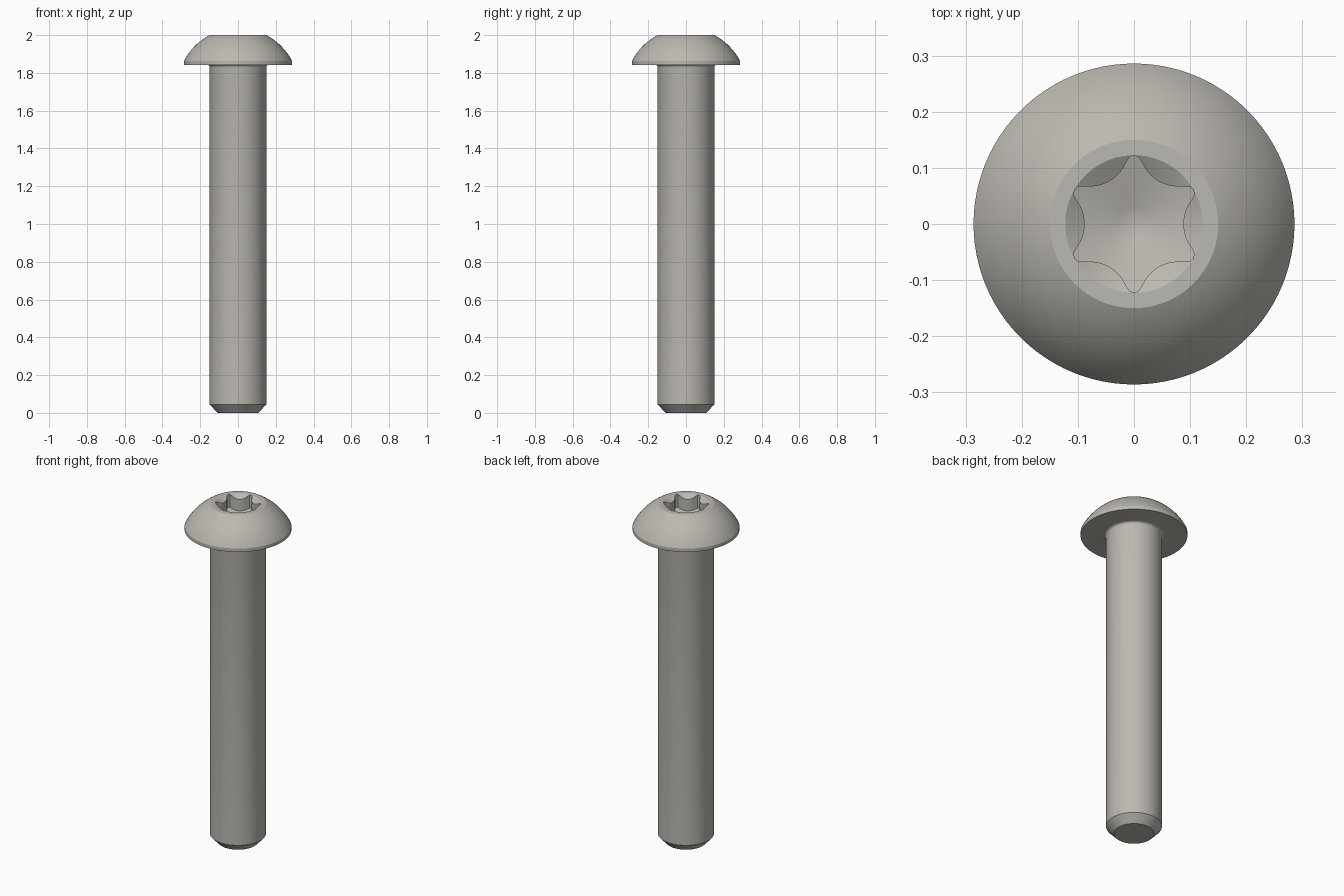
import bpy, bmesh, math

if "Cube" in bpy.data.objects:
    bpy.data.objects.remove(bpy.data.objects["Cube"])

N = 96                                   # points around every ring
ANG = [2 * math.pi * i / N for i in range(N)]

# six-lobe socket outline: wide concave arcs joined by small tip arcs
VALLEY, TIP, TIP_R = 0.088, 0.122, 0.014
t = TIP - TIP_R
k = VALLEY - TIP_R
d = (t * t - k * k) / (2 * t * math.cos(math.pi / 6) - 2 * k)
R = d - VALLEY
tx, ty = t * math.cos(math.pi / 6), t * math.sin(math.pi / 6)
f = R / (R + TIP_R)
JOIN = math.atan2(ty * f, d + (tx - d) * f)


def lobe(a):
    a = a % (math.pi / 3)
    a = min(a, math.pi / 3 - a)
    if a < JOIN:
        return d * math.cos(a) - math.sqrt(max(0, R * R - (d * math.sin(a)) ** 2))
    p = math.pi / 6 - a
    return t * math.cos(p) + math.sqrt(max(0, TIP_R ** 2 - (t * math.sin(p)) ** 2))


bm = bmesh.new()


def ring(radius, height):
    """radius(angle) and height(radius) give one closed ring of vertices."""
    return [bm.verts.new((radius(a) * math.cos(a), radius(a) * math.sin(a), height(radius(a))))
            for a in ANG]


# outer profile: tip chamfer, shank, under-head fillet, rim, domed head
profile = [(0.108, 0), (0.15, 0.045), (0.15, 1.828)]
profile += [(0.165 - 0.015 * math.cos(a), 1.828 + 0.015 * math.sin(a))
            for a in (math.pi / 8 * i for i in range(1, 5))]
profile += [(0.286, 1.843), (0.286, 1.863)]
cz = 1.715
a0, a1 = math.atan2(1.863 - cz, 0.286), math.atan2(2 - cz, 0.15)
for i in range(1, 13):
    s = i / 12
    a = a0 + (a1 - a0) * s
    rad = math.hypot(0.286, 1.863 - cz) * (1 - s) + math.hypot(0.15, 2 - cz) * s
    profile.append((rad * math.cos(a), cz + rad * math.sin(a)))
rings = [ring(lambda a, r=r: r, lambda _, z=z: z) for r, z in profile]

# socket: countersink, lobed walls, shallow conical floor
rings.append(ring(lambda a: 0.1225, lambda r: 2.0))
rings.append(ring(lobe, lambda r: 2.0 - (0.1225 - r) * 0.6))
rings.append(ring(lobe, lambda r: 1.885 + 0.3 * r))
rings.append(ring(lambda a: 0.03, lambda r: 1.885 + 0.3 * r))

for lo, hi in zip(rings, rings[1:]):
    for i in range(N):
        j = (i + 1) % N
        bm.faces.new((lo[i], lo[j], hi[j], hi[i]))
apex = bm.verts.new((0, 0, 1.885))
for i in range(N):
    bm.faces.new((rings[-1][i], rings[-1][(i + 1) % N], apex))
bm.faces.new(rings[0][::-1])

mesh = bpy.data.meshes.new("button_head_screw")
bm.to_mesh(mesh)
bm.free()
screw = bpy.data.objects.new("button_head_screw", mesh)
bpy.context.collection.objects.link(screw)

# single plain steel colour
steel = bpy.data.materials.new("warm_grey_steel")
steel.diffuse_color = (0.50, 0.48, 0.44, 1)
steel.use_nodes = True
steel.node_tree.nodes["Principled BSDF"].inputs["Base Color"].default_value = steel.diffuse_color
mesh.materials.append(steel)

bpy.context.view_layer.objects.active = screw
screw.select_set(True)
bpy.ops.object.shade_smooth_by_angle(angle=math.radians(25))
